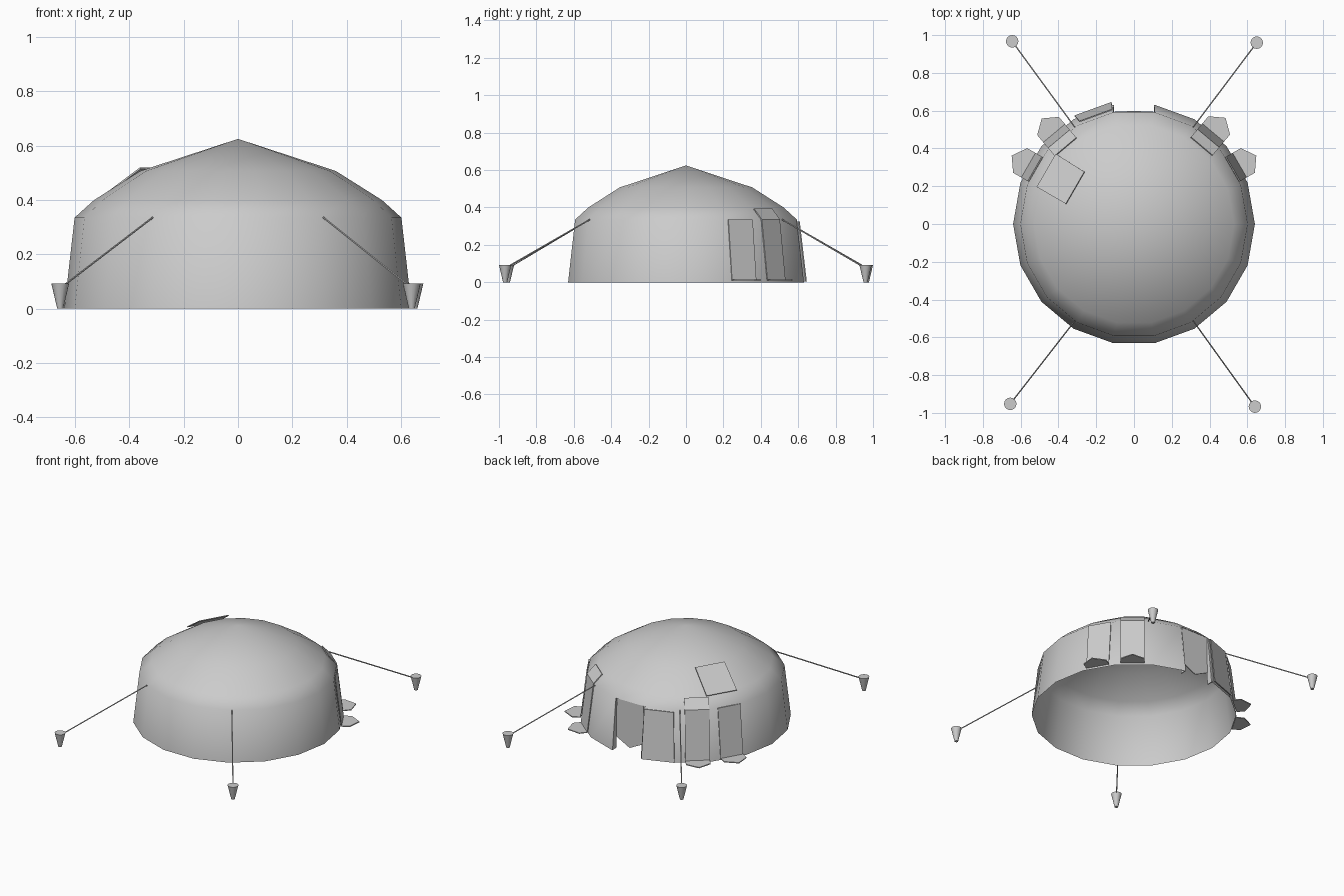
import bpy, bmesh, math
from mathutils import Vector

if "Cube" in bpy.data.objects:
    bpy.data.objects.remove(bpy.data.objects["Cube"])

SIDES = 18
EAVE = 0.335

grey = bpy.data.materials.new("canvas_grey")
grey.use_nodes = True
COLOUR = (0.6, 0.6, 0.6, 1)
grey.diffuse_color = COLOUR
grey.node_tree.nodes["Principled BSDF"].inputs["Base Color"].default_value = COLOUR


def finish(bm, name, smooth=None):
    mesh = bpy.data.meshes.new(name)
    bm.to_mesh(mesh)
    bm.free()
    obj = bpy.data.objects.new(name, mesh)
    bpy.context.collection.objects.link(obj)
    mesh.materials.append(grey)
    if smooth:
        bpy.ops.object.select_all(action='DESELECT')
        obj.select_set(True)
        bpy.context.view_layer.objects.active = obj
        bpy.ops.object.shade_smooth_by_angle(angle=math.radians(smooth))
    return obj


def radial(angle, r, t, z):
    """Point at distance r along a compass angle, shifted sideways by t."""
    a = math.radians(angle)
    return Vector((r * math.cos(a) - t * math.sin(a),
                   r * math.sin(a) + t * math.cos(a), z))


def sheet(name, angle, polygons, thickness=0.006):
    """Thin cloth made of polygons given as (t, r, z) corners."""
    bm = bmesh.new()
    for poly in polygons:
        bm.faces.new([bm.verts.new(radial(angle, r, t, z)) for t, r, z in poly])
    bmesh.ops.remove_doubles(bm, verts=bm.verts[:], dist=0.0005)
    bmesh.ops.recalc_face_normals(bm, faces=bm.faces[:])
    obj = finish(bm, name)
    mod = obj.modifiers.new("thickness", 'SOLIDIFY')
    mod.thickness = thickness
    mod.offset = 0
    return obj


# Tent shell: wall and domed roof, with one wall facet left open for the door
profile = [(0.64, 0.0), (0.602, EAVE), (0.53, 0.40), (0.36, 0.507)]
bm = bmesh.new()
rings = [[bm.verts.new(radial(i * 360 / SIDES, r, 0, z)) for i in range(SIDES)]
         for r, z in profile]
apex = bm.verts.new((0, 0, 0.625))
for i in range(SIDES):
    j = (i + 1) % SIDES
    for k in range(len(rings) - 1):
        if k == 0 and i == 4:
            continue
        bm.faces.new((rings[k][i], rings[k][j], rings[k + 1][j], rings[k + 1][i]))
    bm.faces.new((rings[-1][i], rings[-1][j], apex))
finish(bm, "tent_shell", smooth=50)

# Doorway: side jambs and a hanging curtain with a pointed hem
for side, name in ((-1, "left_jamb"), (1, "right_jamb")):
    w = side * 0.108
    sheet(name, 90, [[(w, 0.63, 0), (w, 0.59, 0), (w, 0.57, EAVE), (w, 0.593, EAVE)]])
sheet("door_curtain", 90, [[(-0.1, 0.588, EAVE), (0.1, 0.588, EAVE), (0.1, 0.592, 0.08),
                            (0, 0.595, 0.03), (-0.1, 0.592, 0.08)]])

# Door leaf folded back against the next facet
sheet("door_leaf", 110, [[(-0.1, 0.608, EAVE - 0.01), (0.085, 0.608, EAVE - 0.01),
                          (0.1, 0.645, 0.005), (-0.108, 0.645, 0.005)]])


def wall_strip(name, angle, shift, over_roof):
    """Cloth strip down the wall ending in a pointed tab on the ground."""
    a, b = shift - 0.075, shift + 0.075
    tab = 0.012
    polys = [[(a, 0.598, EAVE), (b, 0.598, EAVE), (b, 0.638, tab), (a, 0.638, tab)],
             [(a, 0.638, tab), (b, 0.638, tab), (b, 0.69, tab),
              (shift, 0.742, tab), (a, 0.69, tab)]]
    if over_roof:
        polys.append([(a, 0.545, 0.392), (b, 0.545, 0.392), (b, 0.598, EAVE), (a, 0.598, EAVE)])
    sheet(name, angle, polys)


wall_strip("left_strip_rear", 50, -0.01, True)
wall_strip("left_strip_side", 30, -0.01, False)
wall_strip("right_strip_rear", 130, 0.015, True)
wall_strip("right_strip_side", 150, 0.01, False)

# Square patch lying on the roof
sheet("roof_patch", 150, [[(-0.115, 0.543, 0.402), (0.088, 0.543, 0.402),
                           (0.088, 0.365, 0.517), (-0.108, 0.365, 0.517)]])


def tube(name, start, end, r1, r2, segments):
    """Straight cone or rod between two points."""
    start, end = Vector(start), Vector(end)
    axis = end - start
    bm = bmesh.new()
    bmesh.ops.create_cone(bm, cap_ends=True, segments=segments, radius1=r1,
                          radius2=r2, depth=axis.length)
    bmesh.ops.rotate(bm, verts=bm.verts[:], cent=(0, 0, 0),
                     matrix=axis.to_track_quat('Z', 'Y').to_matrix())
    bmesh.ops.translate(bm, verts=bm.verts[:], vec=(start + end) / 2)
    return finish(bm, name, smooth=40)


# Tapered ground stakes and guy ropes
stakes = {"rear_left": (0.65, 0.96), "rear_right": (-0.645, 0.967),
          "front_left": (0.64, -0.967), "front_right": (-0.655, -0.952)}
for name, (x, y) in stakes.items():
    tube(name + "_stake", (x, y, 0), (x, y, 0.093), 0.011, 0.033, 16)
    anchor = (math.copysign(0.315, x), math.copysign(0.515, y), EAVE)
    tube(name + "_rope", (x, y, 0.075), anchor, 0.004, 0.004, 6)
